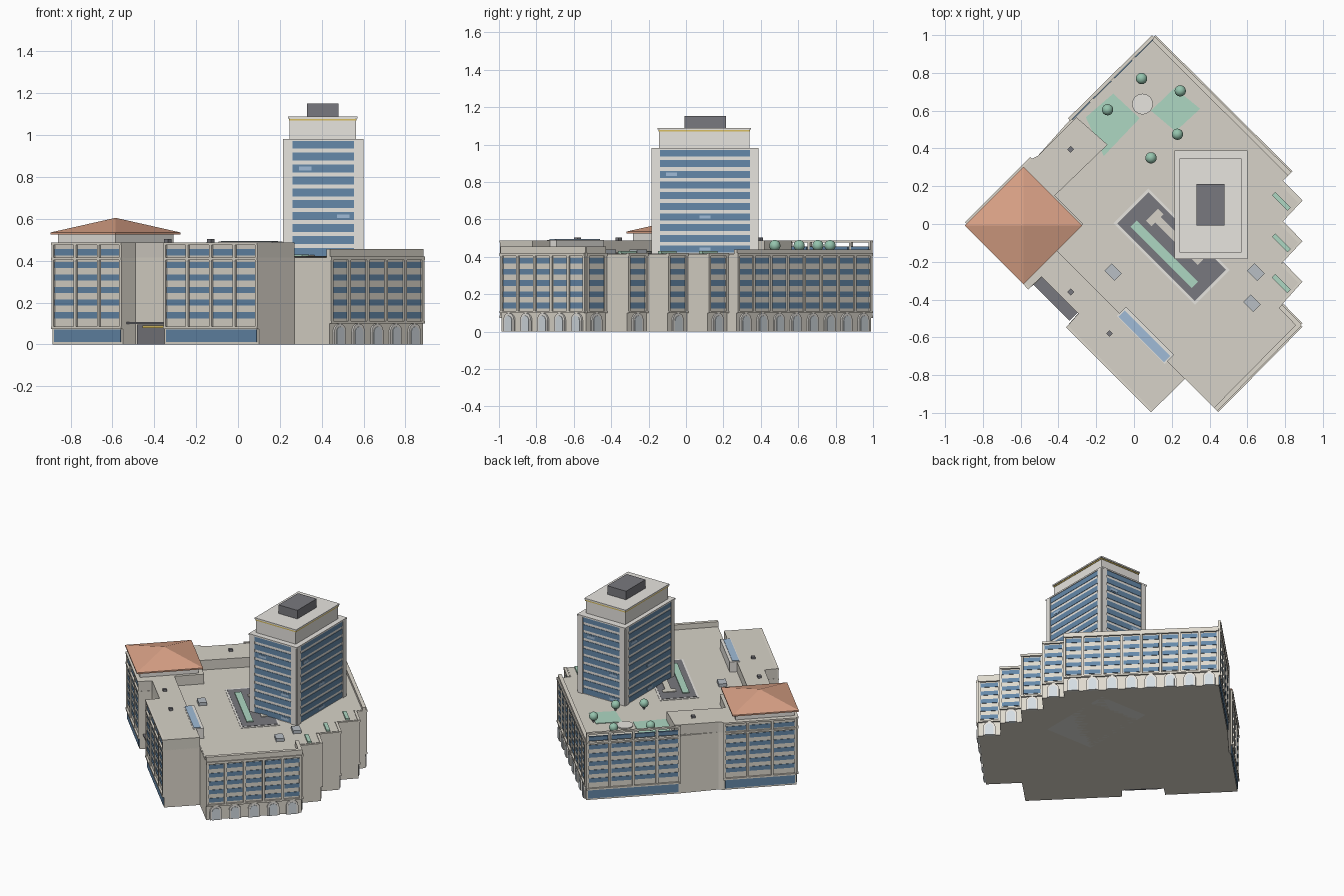
import bpy, bmesh, math
from mathutils import Vector as V

if "Cube" in bpy.data.objects:
    bpy.data.objects.remove(bpy.data.objects["Cube"])

def mat(name, *c):
    m = bpy.data.materials.new(name)
    m.diffuse_color = (*c, 1)
    m.use_nodes = True
    m.node_tree.nodes["Principled BSDF"].inputs["Base Color"].default_value = m.diffuse_color
    return m

WALL = mat("stone", .74, .70, .62)
ROOF = mat("roof_deck", .68, .65, .58)
PALE = mat("pale_stone", .80, .78, .74)
GLASS = mat("blue_glass", .13, .25, .40)
LIGHT = mat("light_glass", .35, .5, .68)
ARCH = mat("arch_glass", .66, .72, .76)
DARK = mat("charcoal", .19, .19, .21)
GREY = mat("grey_metal", .48, .52, .56)
TILE = mat("clay_tile", .70, .36, .24)
GREEN = mat("grass", .42, .68, .54)
LEAF = mat("leaf", .30, .55, .42)
GOLD = mat("gold_trim", .70, .52, .12)

def prism(bm, pts, vec):
    a = [bm.verts.new(p) for p in pts]
    b = [bm.verts.new(V(p) + V(vec)) for p in pts]
    bm.faces.new(a)
    bm.faces.new(b)
    for i in range(len(a)):
        j = (i + 1) % len(a)
        bm.faces.new((a[i], a[j], b[j], b[i]))

def finish(name, bm, m):
    bmesh.ops.recalc_face_normals(bm, faces=bm.faces)
    me = bpy.data.meshes.new(name)
    bm.to_mesh(me)
    bm.free()
    me.materials.append(m)
    ob = bpy.data.objects.new(name, me)
    bpy.context.collection.objects.link(ob)
    return ob

def slab(name, pts, z0, z1, m):
    bm = bmesh.new()
    prism(bm, [(x, y, z0) for x, y in pts], (0, 0, z1 - z0))
    return finish(name, bm, m)

def box(name, x0, x1, y0, y1, z0, z1, m):
    return slab(name, [(x0, y0), (x1, y0), (x1, y1), (x0, y1)], z0, z1, m)

def diag(name, cx, cy, l, w, z0, z1, m):
    # box with its length along the (1,-1) diagonal
    s = math.sqrt(.5) / 2
    pts = [(cx + s * (a * l + b * w), cy + s * (-a * l + b * w))
           for a, b in ((-1, -1), (1, -1), (1, 1), (-1, 1))]
    return slab(name, pts, z0, z1, m)

class Edge:
    # wall-local frame: u along the wall, v outward, z up
    def __init__(self, p, q):
        self.p = V((*p, 0))
        d = V((*q, 0)) - self.p
        self.len = d.length
        self.u = d.normalized()
        self.n = V((self.u.y, -self.u.x, 0))
    def at(self, u, v, z):
        return self.p + self.u * u + self.n * v + V((0, 0, z))
    def box(self, bm, u0, u1, z0, z1, v0, v1):
        prism(bm, [self.at(u, v0, z) for u, z in ((u0, z0), (u1, z0), (u1, z1), (u0, z1))],
              self.n * (v1 - v0))
    def arch(self, bm, c, w, h, v1):
        pts = [(c - w, 0), (c + w, 0)]
        pts += [(c + w * math.cos(i * math.pi / 8), h - w + w * math.sin(i * math.pi / 8)) for i in range(9)]
        prism(bm, [self.at(u, -.005, z) for u, z in pts], self.n * (v1 + .005))

def facade(name, p, q, bays, rows, top, arches=False, back=-.005):
    e = Edge(p, q)
    wall, glass, frames, panes = (bmesh.new() for _ in range(4))
    step = e.len / bays
    base = .105 if arches else .08
    for i in range(bays + 1):
        c = min(max(i * step, .008), e.len - .008)
        e.box(wall, c - .008, c + .008, base, top, back, .01)
    for z in (base, .41, top - .006):
        e.box(wall, 0, e.len, z - .006, z + .006, back, .013)
    for i in range(bays):
        for z in rows:
            e.box(glass, i * step + .012, (i + 1) * step - .012, z - .015, z + .015, -.01, .003)
        if arches:
            e.arch(frames, (i + .5) * step, .04, .1, .01)
            e.arch(panes, (i + .5) * step, .027, .085, .013)
    if not arches:
        e.box(glass, .012, e.len - .012, .012, .072, -.005, .005)
    finish(name + "_pilasters", wall, WALL)
    finish(name + "_windows", glass, GLASS)
    if arches:
        finish(name + "_arch_frames", frames, PALE)
        finish(name + "_arch_glass", panes, ARCH)
    else:
        frames.free()
        panes.free()

# podium with saw-tooth east side
teeth = [((.883, -.535), (.78, -.43)), ((.883, -.315), (.78, -.21)),
         ((.883, -.1), (.78, .005)), ((.883, .115), (.78, .22))]
front = [(-.885, 0), (-.55, -.337), (-.49, -.28), (-.295, -.475), (-.35, -.537), (.1, -.987), (.27, -.82)]
back = [(-.305, .565), (-.51, .36), (-.54, .345)]
outline = front + [(.437, -.987)] + [p for t in teeth for p in t] + [(.83, .27), (.105, .99), (-.34, .55)] + back[1:]
slab("podium", outline, 0, .415, WALL)
slab("podium_roof", [(x * .985, y * .985) for x, y in outline], .414, .418, ROOF)
slab("upper_storey", front + [(-.41, -.14), (-.27, 0), (-.42, .15), (-.14, .42)] + back, .41, .488, ROOF)

# street facades
six = [.14 + .06 * i for i in range(6)]
five = six[:5]
facade("corner_front", (-.885, 0), (-.55, -.337), 3, six, .488)
facade("west_front", (-.35, -.537), (.1, -.987), 4, six, .488)
facade("corner_back", (-.54, .345), (-.885, 0), 3, six, .488)
facade("terrace_back", (.105, .99), (-.34, .55), 4, six, .488)
facade("east_front", (.437, -.987), (.883, -.535), 5, five, .42, True)
facade("long_back", (.83, .27), (.105, .99), 8, five, .42, True)
for i, (p, q) in enumerate(teeth):
    facade("tooth_%d" % i, p, q, 1, five, .42, True)

# parapets
for name, p, q, z in (("east_parapet", (.437, -.987), (.883, -.535), .455),
                      ("tooth_parapet", *teeth[0], .455),
                      ("long_parapet", (.83, .27), (.105, .99), .44)):
    e = Edge(p, q)
    bm = bmesh.new()
    e.box(bm, 0, e.len, .41, z, -.02, .005)
    finish(name, bm, WALL)

# entrance
e = Edge((-.49, -.28), (-.295, -.475))
for name, a, z0, z1, v, m in (("entrance_doors", (.015, .26), 0, .095, .006, DARK),
                              ("entrance_canopy", (-.04, .27), .097, .107, .06, DARK),
                              ("entrance_trim", (.06, .26), .078, .09, .012, GOLD)):
    bm = bmesh.new()
    e.box(bm, *a, z0, z1, -.01, v)
    finish(name, bm, m)

# corner pavilion with hipped roof
diag("pavilion_wall", -.585, -.008, .39, .39, .48, .53, PALE)
diag("pavilion_eave", -.585, -.008, .44, .44, .525, .535, TILE)
bpy.ops.mesh.primitive_cone_add(vertices=4, radius1=.311, radius2=0, depth=.07, location=(-.585, -.008, .57))
roof = bpy.context.object
roof.name = "pavilion_roof"
# primitive cones start on an axis, so the corners lie on x and y
roof.data.materials.append(TILE)

# high-rise
box("tower_body", .222, .593, -.178, .38, 0, .975, PALE)
box("tower_ledge", .215, .6, -.185, .388, .972, .982, PALE)
box("tower_crown", .247, .563, -.145, .34, .98, 1.085, PALE)
box("crown_gold_band", .244, .566, -.148, .343, 1.07, 1.078, GOLD)
box("crown_cap", .24, .57, -.152, .347, 1.08, 1.09, PALE)
box("rooftop_plant", .33, .48, -.008, .213, 1.09, 1.152, DARK)
sides = [Edge((.222, -.178), (.593, -.178)), Edge((.593, -.178), (.593, .38)),
         Edge((.593, .38), (.222, .38)), Edge((.222, .38), (.222, -.178))]
bands, piers, lit = bmesh.new(), bmesh.new(), bmesh.new()
for s in sides:
    for i in range(10):
        z = .955 - .057 * i
        s.box(bands, .038, s.len - .038, z - .019, z + .019, -.005, .003)
    for a in (0, s.len - .038):
        s.box(piers, a, a + .038, .41, .975, -.005, .007)
    for a, i in ((.07, 2), (.25, 6), (.25, 9)):
        z = .955 - .057 * i
        s.box(lit, a, a + .06, z - .009, z + .009, 0, .005)
finish("tower_windows", bands, GLASS)
finish("tower_corner_piers", piers, PALE)
finish("lit_windows", lit, LIGHT)

# sunken-look court on the roof
diag("court_rim", .2, -.12, .61, .26, .41, .421, PALE)
diag("court_floor", .2, -.12, .58, .235, .41, .423, DARK)
diag("court_planting", .16, -.16, .46, .045, .42, .43, GREEN)
diag("court_walkway", .225, -.075, .36, .04, .42, .428, ROOF)
diag("court_link", .11, .035, .04, .09, .42, .428, ROOF)

# rear roof garden
slab("west_lawn", [(-.11, .69), (.03, .56), (-.16, .36), (-.255, .565)], .415, .422, GREEN)
slab("east_lawn", [(.09, .6), (.215, .72), (.35, .61), (.22, .49)], .415, .422, GREEN)
bpy.ops.mesh.primitive_cylinder_add(vertices=24, radius=.055, depth=.012, location=(.045, .635, .42))
bpy.context.object.name = "garden_plaza"
bpy.context.object.data.materials.append(PALE)
for x, y in ((.04, .77), (.245, .705), (-.14, .605), (.23, .475), (.09, .35)):
    bpy.ops.mesh.primitive_uv_sphere_add(segments=16, ring_count=10, radius=.03, location=(x, y, .46))
    bpy.context.object.name = "tree_crown"
    bpy.ops.object.shade_smooth()
    bpy.context.object.data.materials.append(LEAF)
    box("tree_trunk", x - .005, x + .005, y - .005, y + .005, .415, .45, DARK)

# roof details
for y in (.12, -.1, -.315):
    diag("terrace_planter", .78, y, .115, .025, .415, .43, GREEN)
for x, y in ((-.11, -.255), (.645, -.255), (.625, -.42)):
    diag("air_unit", x, y, .075, .055, .415, .44, GREY)
for x, y in ((-.335, .395), (-.335, -.36), (-.13, -.58)):
    diag("roof_vent", x, y, .025, .025, .485, .503, DARK)
diag("skylight_frame", .06, -.59, .36, .07, .41, .491, PALE)
diag("skylight_glass", .055, -.595, .34, .045, .42, .495, LIGHT)
